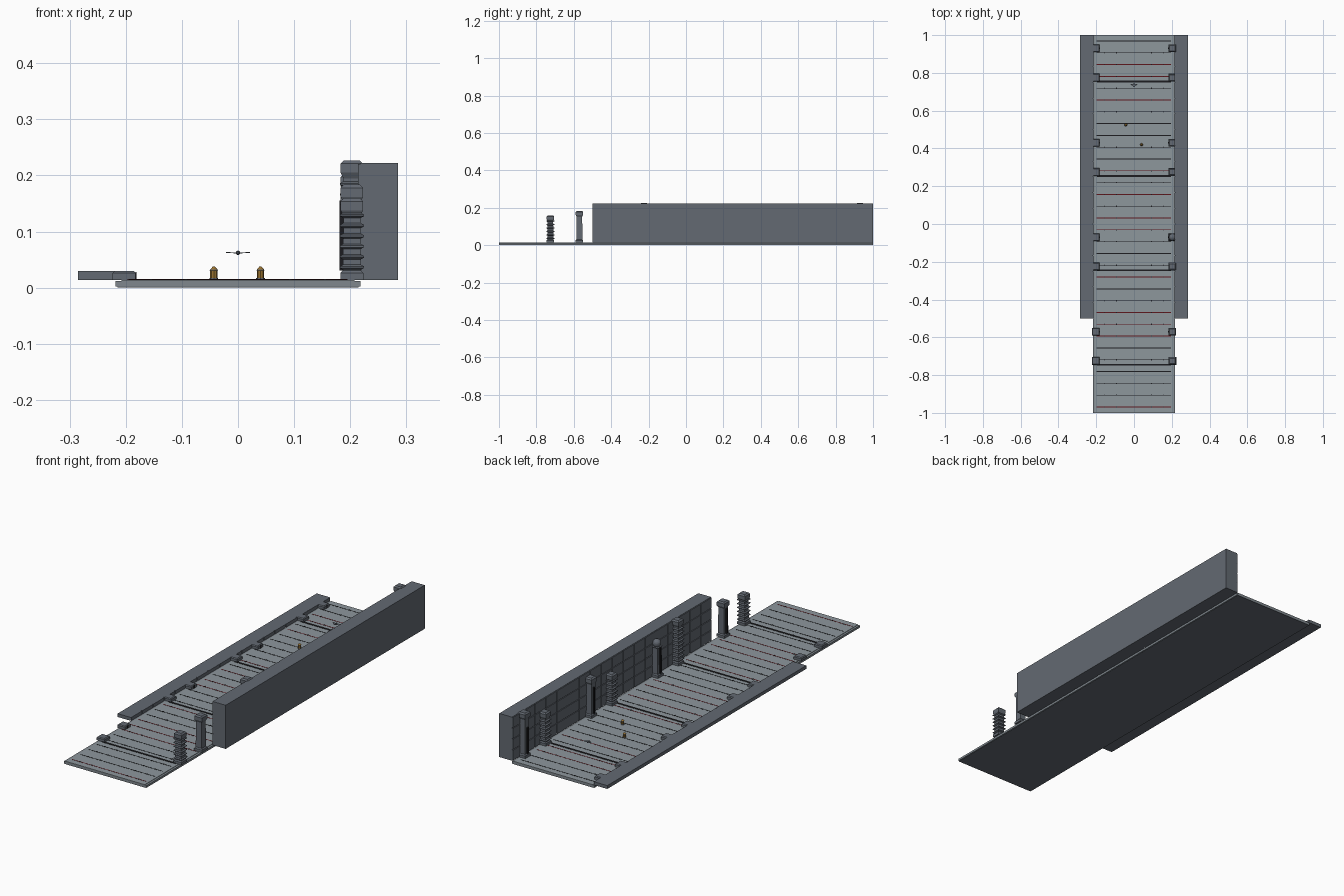
import bpy, bmesh
from mathutils import Matrix, Vector

if "Cube" in bpy.data.objects:
    bpy.data.objects.remove(bpy.data.objects["Cube"], do_unlink=True)


def material(name, r, g, b):
    m = bpy.data.materials.new(name)
    m.use_nodes = True
    m.diffuse_color = (r, g, b, 1)
    m.node_tree.nodes["Principled BSDF"].inputs["Base Color"].default_value = (r, g, b, 1)
    return m


STONE = material("slate stone", .125, .142, .168)
PAVING = material("pale paving", .27, .31, .335)
KERB = material("kerb grey", .215, .245, .27)
BLACK = material("joint black", .012, .012, .014)
RED = material("dark red", .11, .008, .012)
GOLD = material("lantern gold", .32, .17, .03)


def finish(name, bm, mat):
    bmesh.ops.recalc_face_normals(bm, faces=bm.faces)
    mesh = bpy.data.meshes.new(name)
    bm.to_mesh(mesh)
    bm.free()
    mesh.materials.append(mat)
    ob = bpy.data.objects.new(name, mesh)
    bpy.context.collection.objects.link(ob)
    return ob


def add_box(bm, x, y, z):
    """Box from (low, high) pairs."""
    size = [b - a for a, b in (x, y, z)]
    mid = [(a + b) / 2 for a, b in (x, y, z)]
    bmesh.ops.create_cube(bm, size=1, matrix=Matrix.Translation(mid) @ Matrix.Diagonal((*size, 1)))


def box(name, mat, x, y, z):
    bm = bmesh.new()
    add_box(bm, x, y, z)
    return finish(name, bm, mat)


def add_stack(bm, x, y, profile):
    """Loft square sections given as (half width, height)."""
    rings = [[bm.verts.new((x + sx * w, y + sy * w, z))
              for sx, sy in ((-1, -1), (1, -1), (1, 1), (-1, 1))] for w, z in profile]
    for a, b in zip(rings, rings[1:]):
        for i in range(4):
            j = (i + 1) % 4
            bm.faces.new((a[i], a[j], b[j], b[i]))
    bm.faces.new(rings[0][::-1])
    bm.faces.new(rings[-1])


FLOOR = .014
LOW = .03
TOP = .222

# Floor slab with kerbs
box("floor_underside", STONE, (-.215, .215), (-1, 1), (0, .002))
box("floor_slab", KERB, (-.218, .218), (-1, 1), (.002, .012))
box("floor_paving", PAVING, (-.208, .208), (-1, 1), (.012, FLOOR))

# Transverse floor joints, some red, with small studs
red_rows = {2, 3, 5, 11, 13, 15, 16, 20, 23, 24, 25, 31}
dark, red, studs = bmesh.new(), bmesh.new(), bmesh.new()
for i in range(32):
    y = .969 - i / 16
    add_box(red if i in red_rows else dark, (-.198, .195), (y - .002, y + .002), (FLOOR, FLOOR + .0006))
    for x in (-.155, -.093, .093, .155):
        add_box(studs, (x - .002, x + .002), (y - .003, y + .003), (FLOOR, FLOOR + .0015))
finish("floor_joints_black", dark, BLACK)
finish("floor_joints_red", red, RED)
finish("floor_studs", studs, BLACK)
thresholds = bmesh.new()
for y in (-.745, -.245, .255, .755):
    add_box(thresholds, (-.195, .195), (y - .005, y + .005), (FLOOR, FLOOR + .0015))
finish("floor_thresholds", thresholds, BLACK)

# Tall wall and cut-down wall
box("left_wall", STONE, (.218, .285), (-.5, 1), (FLOOR, TOP))
box("right_wall", STONE, (-.285, -.218), (-.5, 1), (FLOOR, LOW))

# Facing panels on the inner wall sides
panels = bmesh.new()
cols, rows, gap = 18, 4, .0015
step, rise = 1.5 / cols, (TOP - FLOOR) / rows
for c in range(cols):
    y = (-.5 + c * step + gap, -.5 + (c + 1) * step - gap)
    for r in range(rows):
        z = (FLOOR + r * rise + gap, FLOOR + (r + 1) * rise - gap)
        add_box(panels, (.214, .2185), y, z)
    add_box(panels, (-.2185, -.214), y, (FLOOR, LOW))
finish("wall_panels", panels, STONE)

PX = .203


def pillar(y, top, ribbed, orb):
    bm = bmesh.new()
    foot = [(.0205, FLOOR), (.0205, .026), (.016, .031)]
    cap = [(.015, top - .032), (.02, top - .022), (.02, top - .006), (.014, top)]
    if orb:
        cap = [(.015, top - .04), (.018, top - .034), (.012, top - .03)]
    add_stack(bm, PX, y, foot + cap)
    if ribbed:
        z = .036
        while z < top - .03:
            add_stack(bm, PX, y, [(.016, z - .004), (.0215, z - .001), (.0215, z + .002), (.016, z + .005)])
            z += .0185
    if orb:
        bmesh.ops.create_uvsphere(bm, u_segments=16, v_segments=10, radius=.0195,
                                  matrix=Matrix.Translation((PX, y, top - .0195)))
    finish("left_pillar", bm, STONE)
    # Stump on the cut-down side
    bm = bmesh.new()
    add_stack(bm, -PX, y, [(.0205, FLOOR), (.0205, .026), (.017, LOW)])
    finish("right_pillar_stump", bm, STONE)
    # Dark strips on the inward faces
    if not ribbed:
        box("left_pillar_strip", BLACK, (.181, .188), (y - .004, y + .004), (.031, min(top - .035, .155)))
        box("right_pillar_strip", BLACK, (-.1825, -.181), (y - .004, y + .004), (FLOOR, .028))


for y, top, ribbed, orb in ((-.725, .16, True, False), (-.57, .184, False, False),
                            (-.225, .227, True, False), (-.07, .191, False, True),
                            (.275, .16, True, False), (.43, .203, False, False),
                            (.775, .17, True, False), (.93, .227, False, False)):
    pillar(y, top, ribbed, orb)

# Lanterns
for x, y in ((-.043, .525), (.04, .42)):
    body, trim = bmesh.new(), bmesh.new()
    for bm, z, r1, r2, h in ((trim, .0155, .0078, .0078, .003), (body, .024, .0065, .0065, .014),
                             (trim, .0315, .008, .006, .002), (body, .035, .0065, .002, .005)):
        bmesh.ops.create_cone(bm, cap_ends=True, segments=8, radius1=r1, radius2=r2, depth=h,
                              matrix=Matrix.Translation((x, y, z)))
    finish("lantern_body", body, GOLD)
    finish("lantern_trim", trim, STONE)

# Small hovering flyer: body and swept wings
bm = bmesh.new()
bmesh.ops.create_uvsphere(bm, u_segments=8, v_segments=6, radius=1,
                          matrix=Matrix.Translation((0, .735, .062)) @ Matrix.Diagonal((.004, .012, .004, 1)))
for side in (-1, 1):
    outline = [Vector(p) for p in ((0, .724, .061), (side * .021, .742, .062), (0, .741, .061))]
    low = [bm.verts.new(p) for p in outline]
    high = [bm.verts.new(p + Vector((0, 0, .0015))) for p in outline]
    bm.faces.new(low)
    bm.faces.new(high)
    for i in range(3):
        j = (i + 1) % 3
        bm.faces.new((low[i], low[j], high[j], high[i]))
finish("flyer", bm, STONE)
